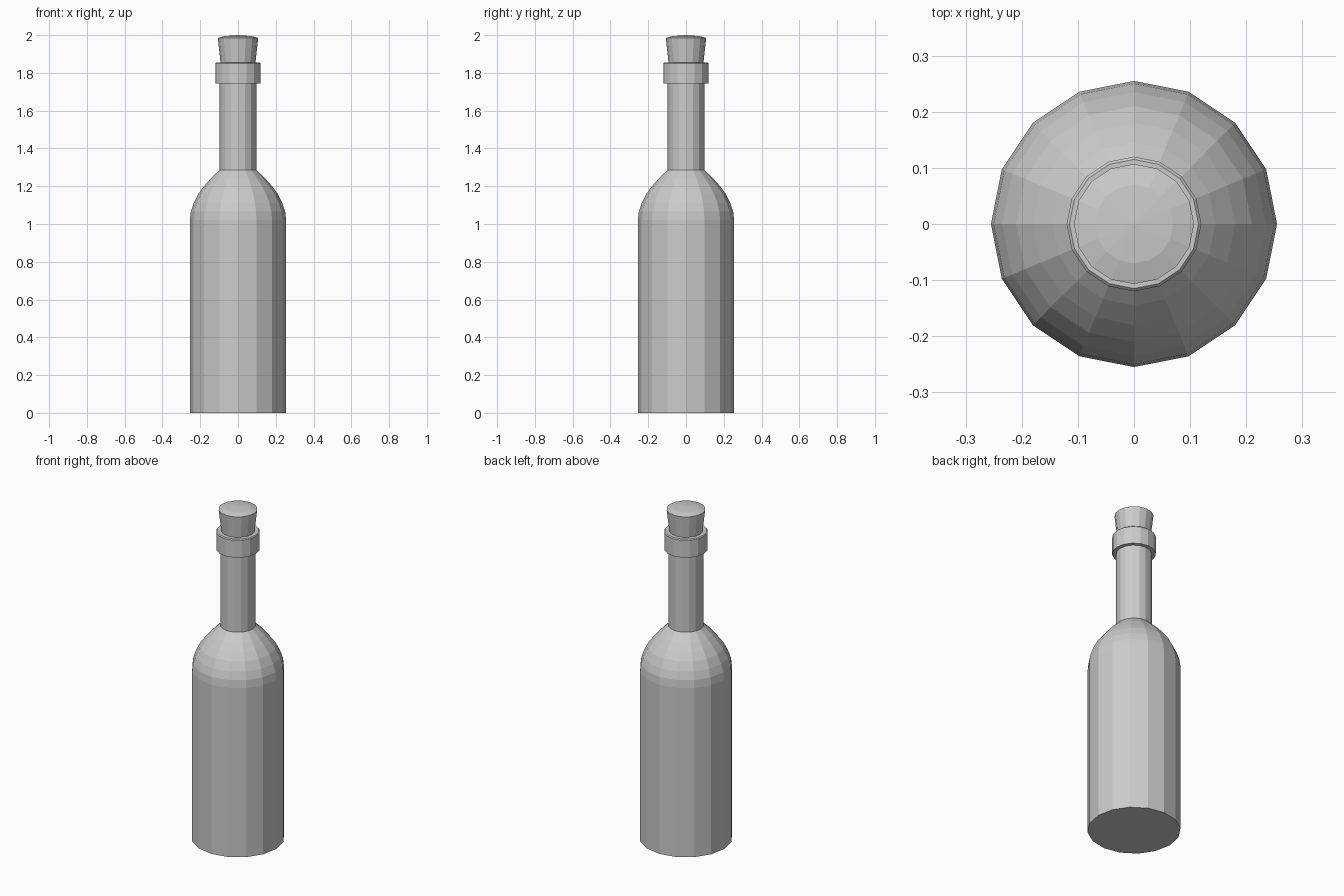
import bpy
import bmesh
import math

cube = bpy.data.objects.get("Cube")
if cube:
    bpy.data.objects.remove(cube, do_unlink=True)

SIDES = 16

grey = bpy.data.materials.new("light grey")
grey.use_nodes = True
colour = (0.6, 0.6, 0.6, 1)
grey.diffuse_color = colour
grey.node_tree.nodes["Principled BSDF"].inputs["Base Color"].default_value = colour


def lathe(name, profile):
    """Turn a (radius, height) profile round z; radius 0 closes to a point."""
    bm = bmesh.new()
    rings = []
    for r, z in profile:
        if r == 0:
            rings.append([bm.verts.new((0, 0, z))] * SIDES)
        else:
            angles = [math.tau * i / SIDES for i in range(SIDES)]
            rings.append([bm.verts.new((r * math.cos(a), r * math.sin(a), z)) for a in angles])
    for low, high in zip(rings, rings[1:]):
        for i in range(SIDES):
            j = (i + 1) % SIDES
            corners = dict.fromkeys((low[i], low[j], high[j], high[i]))
            bm.faces.new(list(corners))
    bmesh.ops.recalc_face_normals(bm, faces=bm.faces)
    mesh = bpy.data.meshes.new(name)
    bm.to_mesh(mesh)
    bm.free()
    mesh.materials.append(grey)
    obj = bpy.data.objects.new(name, mesh)
    bpy.context.collection.objects.link(obj)
    return obj


# Body with rounded shoulder and straight neck
lathe("bottle_body", [
    (0, 0), (0.255, 0), (0.255, 1.02), (0.25, 1.065), (0.235, 1.11),
    (0.21, 1.16), (0.18, 1.2), (0.145, 1.24), (0.098, 1.285),
    (0.098, 1.8), (0, 1.8)])

# Collar round the mouth
lathe("lip_collar", [
    (0.09, 1.745), (0.12, 1.745), (0.12, 1.85), (0.115, 1.855),
    (0.085, 1.855), (0.085, 1.8)])

# Tapered stopper with a slightly domed top
lathe("cork", [
    (0, 1.79), (0.085, 1.79), (0.107, 1.985), (0.07, 1.995), (0, 2.0)])
